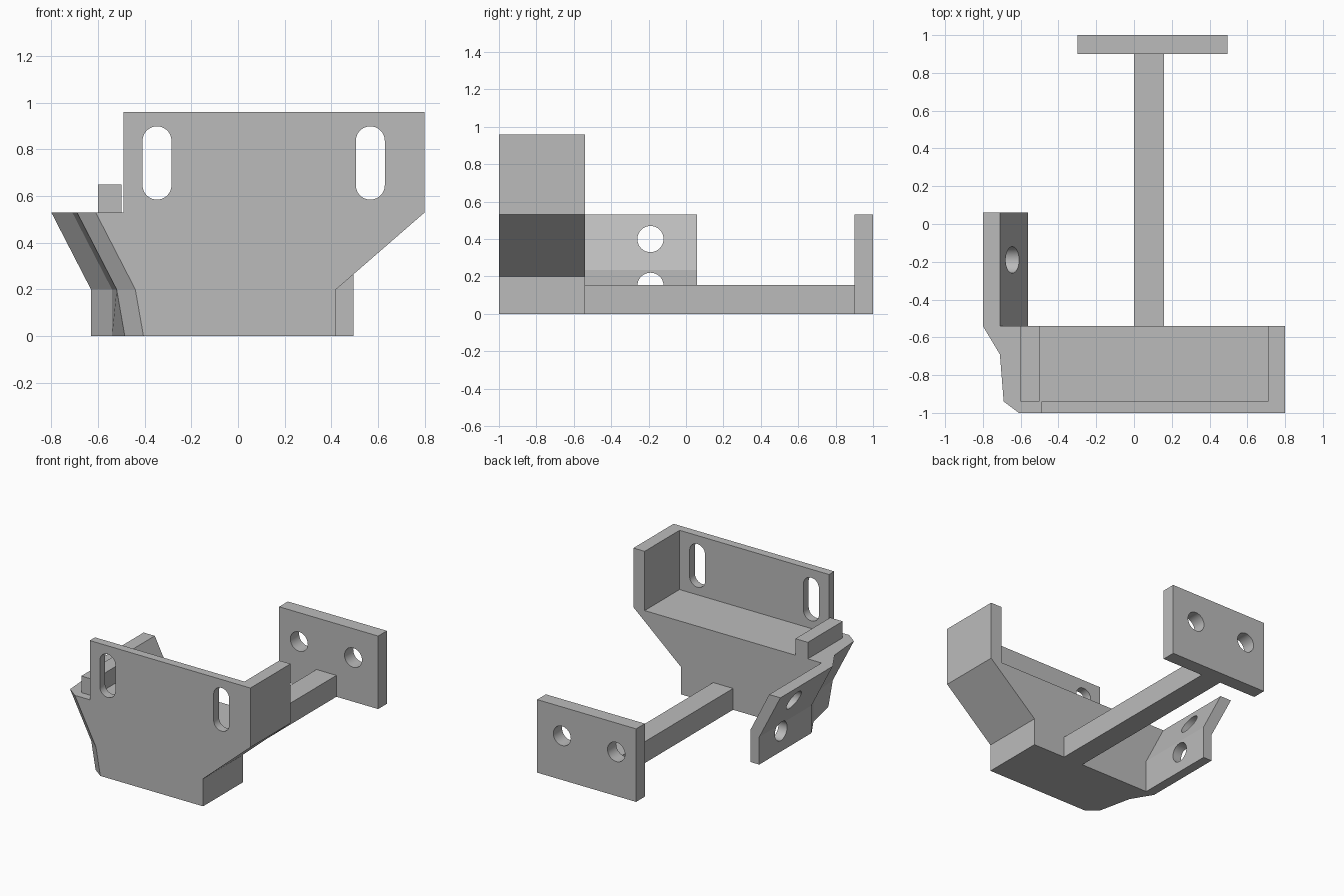
import bpy, bmesh, math

cube = bpy.data.objects.get("Cube")
if cube:
    bpy.data.objects.remove(cube, do_unlink=True)

grey = bpy.data.materials.new("plain_grey")
grey.use_nodes = True
grey.diffuse_color = (0.5, 0.5, 0.5, 1)
grey.node_tree.nodes["Principled BSDF"].inputs["Base Color"].default_value = (0.5, 0.5, 0.5, 1)


def loft(name, rings):
    """Solid skinned through rings of equal point count, capped at both ends."""
    bm = bmesh.new()
    loops = [[bm.verts.new(p) for p in ring] for ring in rings]
    n = len(loops[0])
    for a, b in zip(loops, loops[1:]):
        for i in range(n):
            j = (i + 1) % n
            bm.faces.new((a[i], a[j], b[j], b[i]))
    bm.faces.new(loops[0])
    bm.faces.new(loops[-1])
    bmesh.ops.recalc_face_normals(bm, faces=bm.faces)
    mesh = bpy.data.meshes.new(name)
    bm.to_mesh(mesh)
    bm.free()
    mesh.materials.append(grey)
    obj = bpy.data.objects.new(name, mesh)
    bpy.context.collection.objects.link(obj)
    return obj


def prism(name, profile, axis, lo, hi):
    """Extrude a 2D profile along x (y,z), y (x,z) or z (x,y)."""
    place = {"x": lambda a, b, t: (t, a, b),
             "y": lambda a, b, t: (a, t, b),
             "z": lambda a, b, t: (a, b, t)}[axis]
    return loft(name, [[place(a, b, t) for a, b in profile] for t in (lo, hi)])


def box(name, x0, x1, y0, y1, z0, z1):
    return prism(name, [(x0, y0), (x1, y0), (x1, y1), (x0, y1)], "z", z0, z1)


def slot(a, b, r, half=0.0, steps=24):
    """Circle, or upright rounded slot when half > 0."""
    pts = []
    for side in (0, 1):
        for i in range(steps + 1 if half else steps):
            t = math.pi * (side + i / steps)
            pts.append((a + r * math.cos(t), b + r * math.sin(t) + (-half if side else half)))
    return pts


def cut(obj, profiles, axis, lo, hi):
    for profile in profiles:
        cutter = prism("cutter", profile, axis, lo, hi)
        cutter.hide_render = True
        mod = obj.modifiers.new("hole", "BOOLEAN")
        mod.operation = "DIFFERENCE"
        mod.solver = "EXACT"
        mod.object = cutter
        bpy.context.view_layer.objects.active = obj
        bpy.ops.object.modifier_apply(modifier=mod.name)
        bpy.data.objects.remove(cutter, do_unlink=True)
    bpy.ops.object.select_all(action="DESELECT")
    obj.select_set(True)
    bpy.context.view_layer.objects.active = obj
    bpy.ops.object.shade_smooth_by_angle(angle=math.radians(25))


# Solid base: flares outward above its straight foot, corner chamfered
FRONT, BACK = -1.0, -0.54
levels = [  # z, +x side, then the chamfered side from back to front
    (0.0, 0.42, -0.63, -0.54, -0.485, -0.405),
    (0.2, 0.42, -0.63, -0.54, -0.52, -0.44),
    (0.53, 0.80, -0.80, -0.71, -0.69, -0.61),
]
loft("base_block", [[(r, FRONT, z), (r, BACK, z), (o, BACK, z), (m, -0.69, z),
                     (c, -0.94, z), (f, FRONT, z)] for z, r, o, m, c, f in levels])

# L-shaped upright wall with two slots
wall = prism("upright_wall", [(-0.49, FRONT), (0.8, FRONT), (0.8, BACK), (0.71, BACK),
                              (0.71, -0.94), (-0.49, -0.94)], "z", 0.53, 0.96)
cut(wall, [slot(x, 0.742, 0.062, 0.095) for x in (-0.347, 0.567)], "y", -1.1, -0.85)

# Small ledge on the base
box("ledge_block", -0.6, -0.5, -0.94, BACK, 0.53, 0.65)

# Bent side wing with two holes
wing = prism("side_wing", [(-0.63, 0), (-0.56, 0), (-0.56, 0.235), (-0.71, 0.53),
                           (-0.8, 0.53), (-0.63, 0.2)], "y", BACK, 0.06)
cut(wing, [slot(-0.19, z, 0.07) for z in (0.4, 0.15)], "x", -1, -0.4)

# Connecting bar and rear plate with two holes
box("connecting_bar", 0.0, 0.16, BACK, 0.9, 0, 0.155)
plate = box("rear_plate", -0.3, 0.495, 0.9, 1.0, 0, 0.53)
cut(plate, [slot(x, 0.32, 0.07) for x in (-0.14, 0.295)], "y", 0.8, 1.1)
